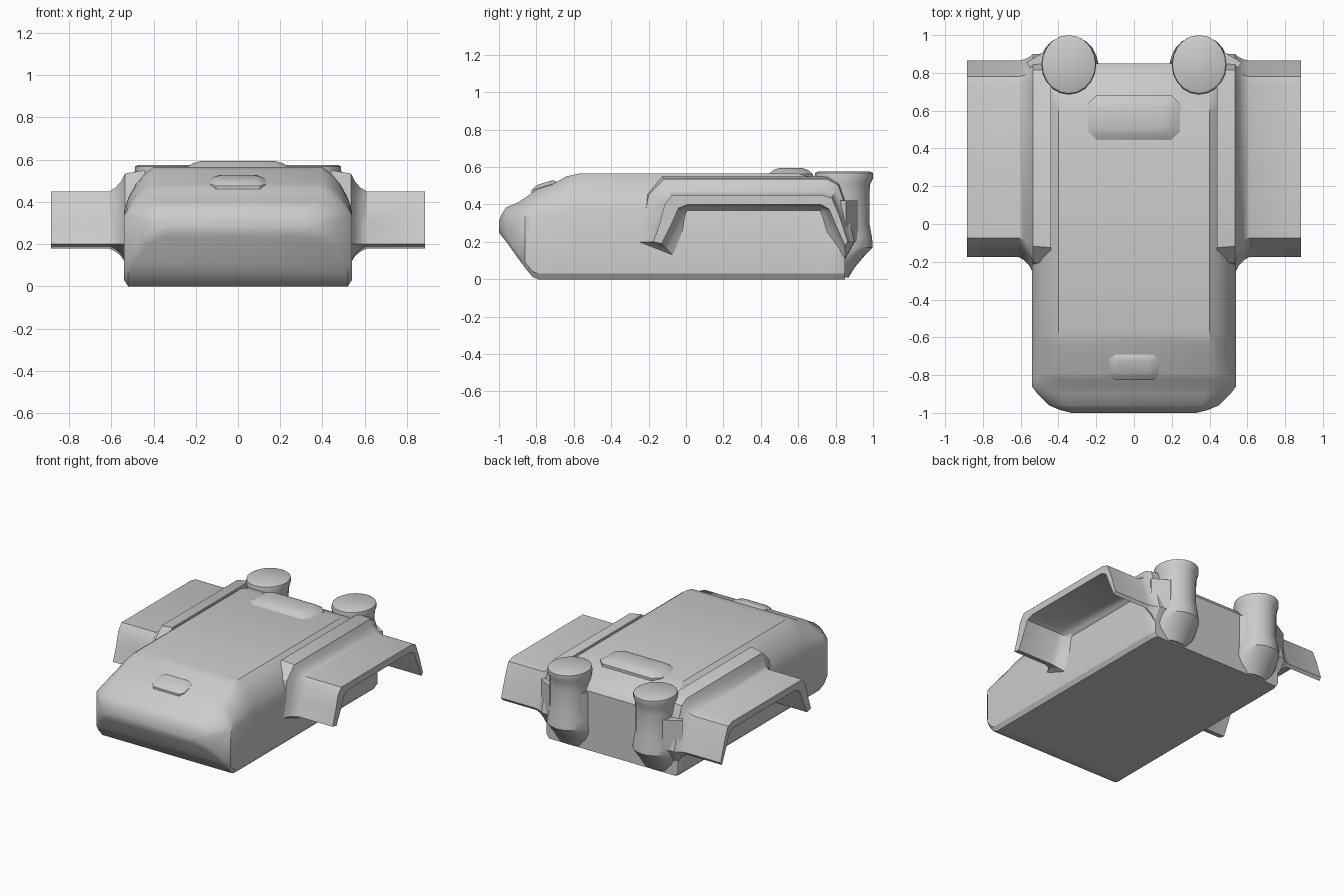
import bpy, bmesh, math


def loft(name, rings, angle=32):
    """Skin a list of equal-length closed rings and cap both ends."""
    bm = bmesh.new()
    vs = [[bm.verts.new(p) for p in ring] for ring in rings]
    n = len(rings[0])
    for a, b in zip(vs, vs[1:]):
        for i in range(n):
            j = (i + 1) % n
            bm.faces.new((a[i], a[j], b[j], b[i]))
    bm.faces.new(vs[0])
    bm.faces.new(vs[-1])
    bmesh.ops.recalc_face_normals(bm, faces=bm.faces)
    me = bpy.data.meshes.new(name)
    bm.to_mesh(me)
    bm.free()
    ob = bpy.data.objects.new(name, me)
    bpy.context.collection.objects.link(ob)
    bpy.ops.object.select_all(action='DESELECT')
    ob.select_set(True)
    bpy.context.view_layer.objects.active = ob
    bpy.ops.object.shade_smooth_by_angle(angle=math.radians(angle))
    return ob


# Main body: sections along y (y, half width, bottom z, shoulder z, top z, top half width)
sections = [
    (-1.00, 0.33, 0.25, 0.28, 0.31, 0.30),
    (-0.985, 0.39, 0.23, 0.30, 0.35, 0.33),
    (-0.96, 0.45, 0.20, 0.32, 0.385, 0.36),
    (-0.90, 0.51, 0.115, 0.33, 0.41, 0.38),
    (-0.86, 0.54, 0.06, 0.335, 0.435, 0.39),
    (-0.82, 0.54, 0.012, 0.34, 0.465, 0.40),
    (-0.79, 0.54, 0.0, 0.34, 0.485, 0.40),
    (-0.72, 0.54, 0.0, 0.35, 0.505, 0.40),
    (-0.64, 0.54, 0.0, 0.36, 0.55, 0.40),
    (-0.57, 0.54, 0.0, 0.36, 0.565, 0.40),
    (0.60, 0.54, 0.0, 0.36, 0.565, 0.40),
    (0.69, 0.54, 0.0, 0.36, 0.54, 0.40),
    (0.77, 0.54, 0.0, 0.35, 0.50, 0.40),
    (0.82, 0.54, 0.0, 0.34, 0.47, 0.40),
    (0.85, 0.53, 0.0, 0.32, 0.43, 0.39),
]


def body_ring(y, w, zb, zs, zt, wt):
    half = [(w - 0.02, zb), (w, min(zb + 0.03, zs))]
    for t in range(5):
        u = t / 4
        a = u * math.pi / 2
        # Shoulder halfway between a chamfer and a round
        x = w + (wt - w) * (0.5 * u + 0.5 * (1 - math.cos(a)))
        z = zs + (zt - zs) * (0.5 * u + 0.5 * math.sin(a))
        half.append((x, z))
    return [(x, y, z) for x, z in half] + [(-x, y, z) for x, z in reversed(half)]


loft("body", [body_ring(*s) for s in sections])

# Wheel-arch fenders: profile points (y, z, flare dy, flare dz), flared into the body
arch = [
    (-0.175, 0.20, -1, 0), (-0.14, 0.30, -1, 0.2), (-0.115, 0.40, -1, 0.6), (-0.075, 0.45, -0.5, 1),
    (0.73, 0.45, 0.3, 1), (0.78, 0.435, 0.4, 0.8), (0.82, 0.34, 0.5, 0.3), (0.865, 0.20, 0.4, 0),
    (0.85, 0.18, 0, -0.8), (0.80, 0.29, -0.6, -0.5), (0.765, 0.375, -0.5, -0.4), (0.72, 0.40, 0, -0.4),
    (0.01, 0.40, 0, -0.4), (-0.04, 0.38, 0.5, -0.4), (-0.08, 0.29, 0.8, -0.5), (-0.13, 0.19, 0.8, -0.8),
]
flare = [(0.44, 0.10), (0.535, 0.085), (0.555, 0.045), (0.58, 0.018), (0.61, 0.0), (0.885, 0.0)]
for side, label in ((1, "right"), (-1, "left")):
    loft(f"{label}_fender",
         [[(side * x, y + dy * e, z + dz * e) for y, z, dy, dz in arch] for x, e in flare])

# Rear posts: rings (z, x radius, y radius, y centre)
post = [(0.01, 0.13, 0.11, 0.76), (0.06, 0.16, 0.14, 0.76), (0.12, 0.165, 0.15, 0.80),
        (0.17, 0.155, 0.16, 0.838), (0.22, 0.145, 0.155, 0.84), (0.30, 0.135, 0.145, 0.835),
        (0.45, 0.135, 0.145, 0.835), (0.51, 0.138, 0.148, 0.837), (0.54, 0.145, 0.157, 0.843),
        (0.568, 0.142, 0.155, 0.845), (0.575, 0.13, 0.142, 0.845)]
for side, label in ((1, "right"), (-1, "left")):
    loft(f"{label}_rear_post",
         [[(side * 0.345 + rx * math.cos(i * math.tau / 20), cy + ry * math.sin(i * math.tau / 20), z)
           for i in range(20)] for z, rx, ry, cy in post])
    # Web blending the post into the body corner
    loft(f"{label}_post_web",
         [[(side * x, y, z) for x, y in ((0.18, 0.80), (0.20, 0.865), (0.24, 0.91), (0.46, 0.92),
                                         (0.52, 0.885), (0.57, 0.855), (0.52, 0.78))]
          for z in (0.20, 0.42)])


# Raised pads: low mounds given by centre, size and slope of the surface beneath
def mound(name, cx, cy, cz, hx, hy, height, slope):
    rings = []
    for s, h in ((1.0, -0.03), (1.0, 0.0), (0.75, 0.7), (0.5, 1.0)):
        lift = h * height if h >= 0 else h
        rings.append([(cx + a * hx * (0.35 + 0.65 * s), cy + b * hy * s,
                       cz + lift + b * hy * s * slope)
                      for a, b in ((-1, -0.6), (-0.8, -1), (0.8, -1), (1, -0.6),
                                   (1, 0.6), (0.8, 1), (-0.8, 1), (-1, 0.6))])
    return loft(name, rings)


mound("roof_pad", 0, 0.56, 0.562, 0.25, 0.12, 0.033, 0)
mound("nose_pad", 0, -0.755, 0.497, 0.13, 0.07, 0.02, 0.3)
